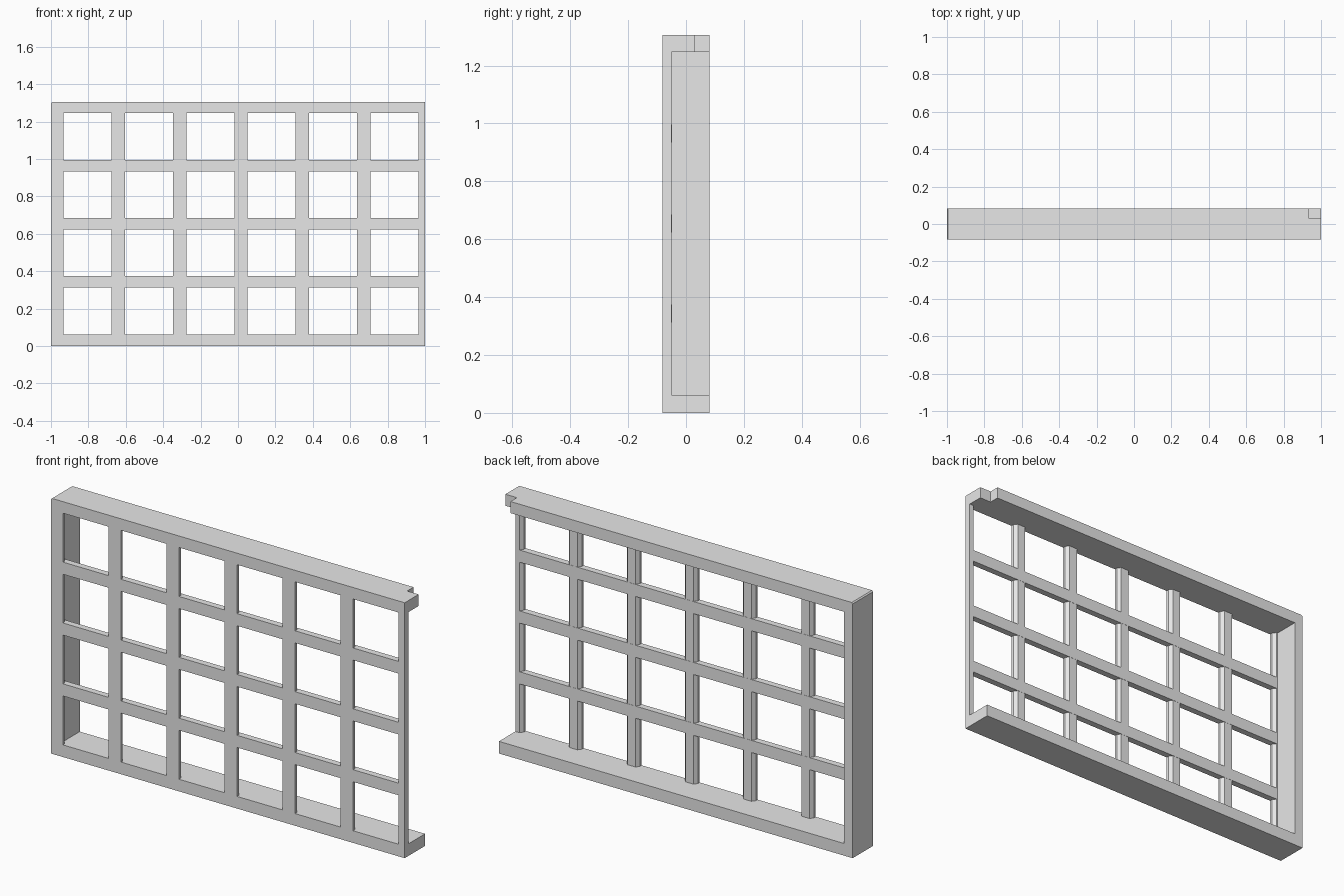
import bpy
import bmesh

if "Cube" in bpy.data.objects:
    bpy.data.objects.remove(bpy.data.objects["Cube"], do_unlink=True)

grey = bpy.data.materials.new("light_grey")
grey.use_nodes = True
grey.diffuse_color = (0.8, 0.8, 0.8, 1)
grey.node_tree.nodes["Principled BSDF"].inputs["Base Color"].default_value = grey.diffuse_color

HEIGHT = 1.305
FRONT, BACK = -0.082, 0.082
BAR_BACK = -0.05            # rear face of the glazing bars
SHOULDER = -0.068           # where the mullion chamfer begins
RAIL_LOW, RAIL_TOP = 0.062, 1.246
WALL_X = -0.952             # inner face of the side wall
PITCH = 0.328
HALF, RIDGE = 0.036, 0.023  # mullion half widths, front and rear


def prism(name, outline, to_3d, start, end):
    """Extrude a closed outline from start to end."""
    bm = bmesh.new()
    a = [bm.verts.new(to_3d(p, start)) for p in outline]
    b = [bm.verts.new(to_3d(p, end)) for p in outline]
    bm.faces.new(a)
    bm.faces.new(b[::-1])
    for i in range(len(a)):
        j = (i + 1) % len(a)
        bm.faces.new((a[j], a[i], b[i], b[j]))
    bmesh.ops.recalc_face_normals(bm, faces=bm.faces)
    mesh = bpy.data.meshes.new(name)
    bm.to_mesh(mesh)
    bm.free()
    mesh.materials.append(grey)
    obj = bpy.data.objects.new(name, mesh)
    bpy.context.collection.objects.link(obj)
    return obj


def upright(p, z):          # plan outline raised along z
    return (p[0], p[1], z)


def through(p, y):          # elevation outline pushed along y
    return (p[0], y, p[1])


def box(name, x0, x1, y0, y1, z0, z1):
    return prism(name, [(x0, y0), (x1, y0), (x1, y1), (x0, y1)], upright, z0, z1)


# Deep outer frame, open on its left end
box("bottom_rail", WALL_X, 1, FRONT, BACK, 0, RAIL_LOW)
prism("top_rail", [(WALL_X, FRONT), (1, FRONT), (1, 0.03), (0.935, 0.03),
                   (0.935, BACK), (WALL_X, BACK)], upright, RAIL_TOP, HEIGHT)
prism("side_wall", [(-1, 0), (WALL_X, 0), (WALL_X, HEIGHT), (-0.994, HEIGHT),
                    (-1, HEIGHT - 0.006)], through, FRONT, BACK)

# Upright mullions with chamfered rear edges; the end ones are cut short
for i in range(7):
    cx = 1 - i * PITCH
    profile = [(-HALF, FRONT), (HALF, FRONT), (HALF, SHOULDER),
               (RIDGE, BAR_BACK), (-RIDGE, BAR_BACK), (-HALF, SHOULDER)]
    if i == 0:
        profile = [(min(x, 0), y) for x, y in profile if x < 0]
        profile = [(0, FRONT)] + [(0, BAR_BACK)] + profile[:2] + profile[2:]
        profile = [(-HALF, FRONT), (0, FRONT), (0, BAR_BACK),
                   (-RIDGE, BAR_BACK), (-HALF, SHOULDER)]
    elif i == 6:
        edge = WALL_X - cx
        profile = [(edge, FRONT), (HALF, FRONT), (HALF, SHOULDER),
                   (RIDGE, BAR_BACK), (edge, BAR_BACK)]
    prism(f"mullion_{i + 1}", [(cx + x, y) for x, y in profile],
          upright, RAIL_LOW, RAIL_TOP)

# Level glazing bars, a hair behind the mullion ridges
for i in range(3):
    z = 0.343 + i * 0.311
    box(f"crossbar_{i + 1}", WALL_X, 1 - RIDGE, FRONT, BAR_BACK + 0.001,
        z - 0.031, z + 0.031)
